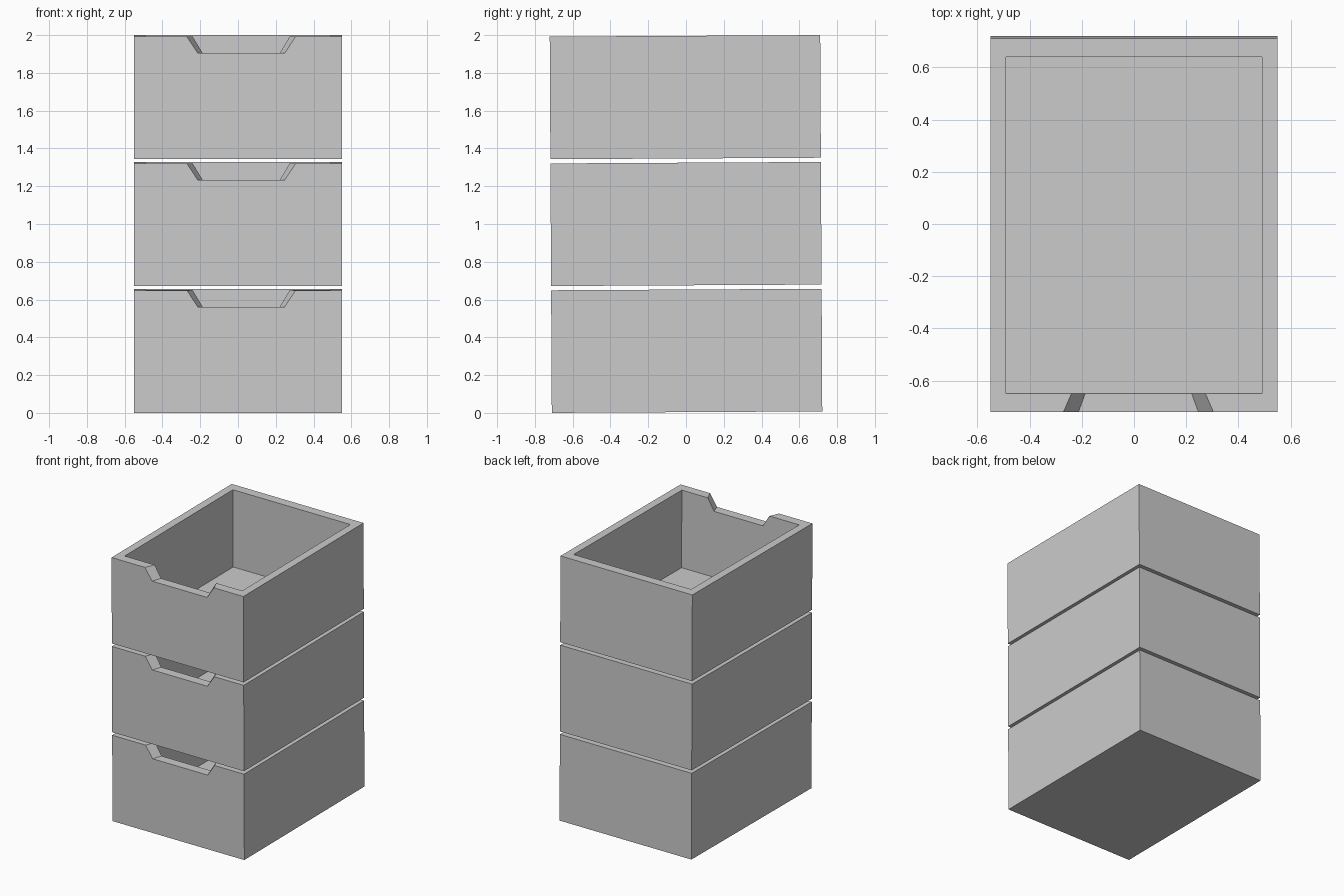
import bpy, bmesh
from mathutils import Matrix

if "Cube" in bpy.data.objects:
    bpy.data.objects.remove(bpy.data.objects["Cube"])

W, D, H = 0.55, 0.716, 0.649         # half width, half depth, height of a tray
WALL, LIP, FLOOR = 0.06, 0.071, 0.065  # side wall, front/back wall, floor thickness
PITCH, TILT = 0.6715, 0.0055         # stacking distance, slight backward lean
NOTCH_X, NOTCH_DEPTH = 0.017, 0.088


def rim(bm, w, d, notch_top, notch_low):
    """Top outline: front edge with the finger notch, then the two back corners."""
    low = H - NOTCH_DEPTH
    front = [(-w, H), (NOTCH_X - notch_top, H), (NOTCH_X - notch_low, low),
             (NOTCH_X + notch_low, low), (NOTCH_X + notch_top, H), (w, H)]
    pts = [(x, -d, z) for x, z in front] + [(w, d, H), (-w, d, H)]
    return [bm.verts.new(p) for p in pts]


def base(bm, w, d, z):
    return [bm.verts.new(p) for p in ((-w, -d, z), (w, -d, z), (w, d, z), (-w, d, z))]


def shell(bm, top, bot):
    """Four walls and a floor hanging from a rim outline."""
    bm.faces.new(bot)
    bm.faces.new([bot[0], bot[1]] + top[5::-1])
    bm.faces.new([bot[1], bot[2], top[6], top[5]])
    bm.faces.new([bot[2], bot[3], top[7], top[6]])
    bm.faces.new([bot[3], bot[0], top[0], top[7]])


# One open tray mesh, shared by the whole stack
bm = bmesh.new()
outer = rim(bm, W, D, 0.288, 0.230)
inner = rim(bm, W - WALL, D - LIP, 0.257, 0.204)
shell(bm, outer, base(bm, W, D, 0))
shell(bm, inner, base(bm, W - WALL, D - LIP, FLOOR))
for i in range(8):
    j = (i + 1) % 8
    bm.faces.new([outer[i], outer[j], inner[j], inner[i]])
bmesh.ops.recalc_face_normals(bm, faces=bm.faces)
mesh = bpy.data.meshes.new("tray")
bm.to_mesh(mesh)
bm.free()

# Stack of three trays, leaning together about the centre
lean = Matrix.Translation((0, 0, 1)) @ Matrix.Rotation(TILT, 4, 'X')
for i, name in enumerate(("bottom_tray", "middle_tray", "top_tray")):
    tray = bpy.data.objects.new(name, mesh)
    bpy.context.collection.objects.link(tray)
    tray.matrix_world = lean @ Matrix.Translation((0, 0, i * PITCH - 0.996))
